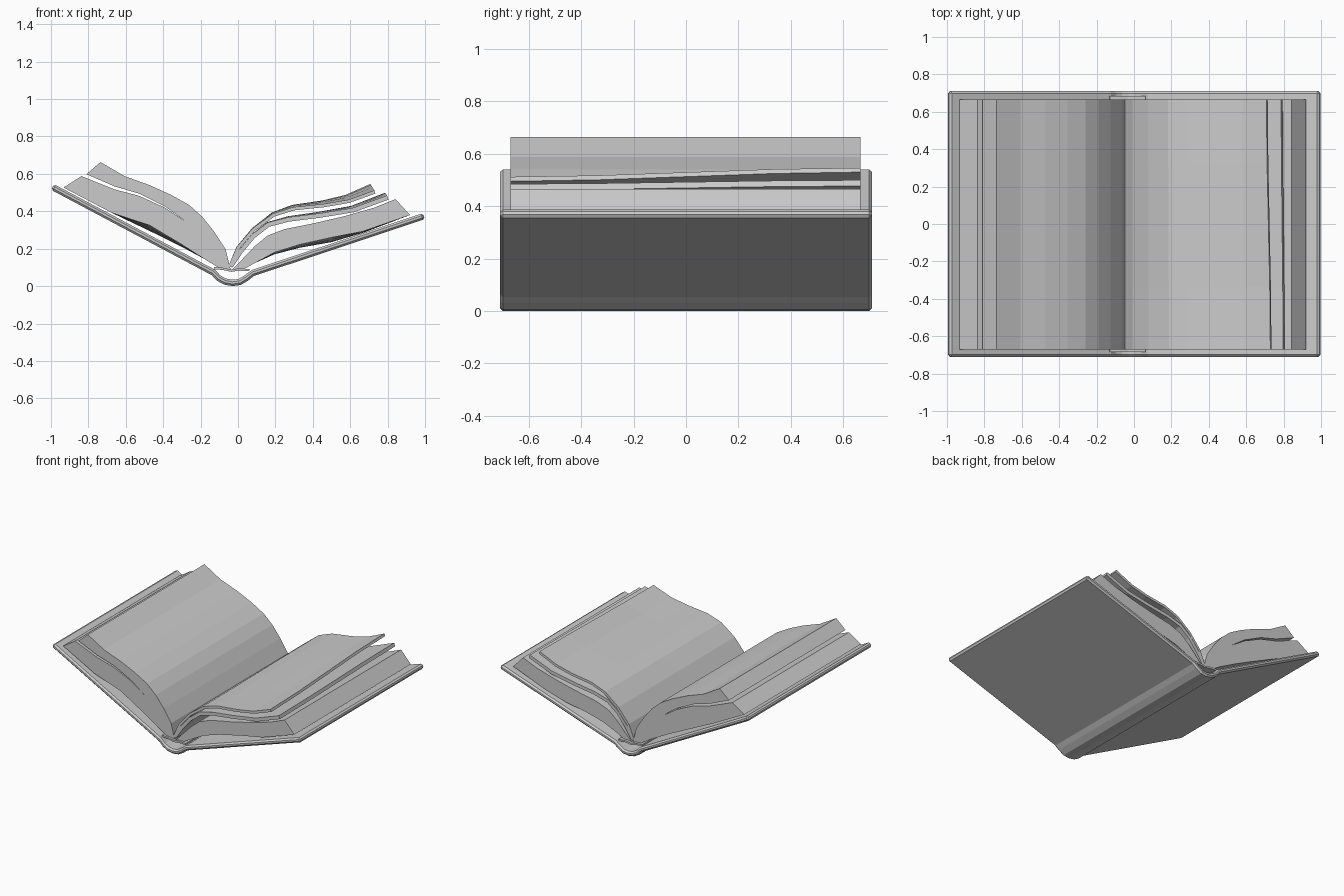
import bpy, bmesh
from mathutils import Vector

if "Cube" in bpy.data.objects:
    bpy.data.objects.remove(bpy.data.objects["Cube"])


def loft(name, front, back, y0, y1, steps=4, bevel=0.0):
    """Solid between two closed x-z outlines placed at y0 and y1."""
    bm = bmesh.new()
    n = len(front)
    rings = []
    for s in range(steps + 1):
        t = s / steps
        e = t * t * (3 - 2 * t)
        rings.append([bm.verts.new((a[0] + (b[0] - a[0]) * e, y0 + (y1 - y0) * t,
                                    a[1] + (b[1] - a[1]) * e))
                      for a, b in zip(front, back)])
    for r, q in zip(rings, rings[1:]):
        for i in range(n):
            j = (i + 1) % n
            bm.faces.new((r[i], r[j], q[j], q[i]))
    bm.faces.new(rings[0])
    bm.faces.new(rings[-1])
    bmesh.ops.recalc_face_normals(bm, faces=bm.faces)
    mesh = bpy.data.meshes.new(name)
    bm.to_mesh(mesh)
    bm.free()
    ob = bpy.data.objects.new(name, mesh)
    bpy.context.collection.objects.link(ob)
    if bevel:
        m = ob.modifiers.new("edge_bevel", 'BEVEL')
        m.width, m.segments = bevel, 1
        m.limit_method, m.angle_limit = 'ANGLE', 1.0
    return ob


def thicken(path, t):
    """Closed outline made from a path and its copy offset upwards by t."""
    pts = [Vector(p) for p in path]
    upper = []
    for i, p in enumerate(pts):
        d = (pts[min(i + 1, len(pts) - 1)] - pts[max(i - 1, 0)]).normalized()
        upper.append(p + Vector((-d.y, d.x)) * t)
    return [tuple(p) for p in pts] + [tuple(p) for p in reversed(upper)]


def twist(path, dx, dz):
    """Shift a path progressively from its root to its tip."""
    n = len(path) - 1
    return [(x + dx * (i / n) ** 2, z + dz * (i / n) ** 2) for i, (x, z) in enumerate(path)]


# Cover: two boards joined by a rounded spine
cover = thicken([(-1.0, 0.515), (-0.14, 0.058), (-0.115, 0.03), (-0.075, 0.008),
                 (-0.03, 0.0), (0.015, 0.006), (0.055, 0.03), (0.085, 0.054),
                 (1.0, 0.358)], 0.034)
loft("cover", cover, cover, -0.71, 0.71, 1, 0.011)

# Spine lining with the small head and tail bands
lining = thicken([(-0.13, 0.09), (-0.08, 0.086), (-0.035, 0.076), (0.0, 0.082), (0.06, 0.08)], 0.012)
loft("spine_lining", lining, lining, -0.685, 0.685, 1)

# Left pages: one thick block split by a narrow slit
left_top = [(-0.04, 0.09), (-0.067, 0.198), (-0.126, 0.289), (-0.19, 0.37), (-0.26, 0.433),
            (-0.356, 0.487), (-0.473, 0.54), (-0.607, 0.588), (-0.735, 0.663)]
left_slit = [(-0.81, 0.598), (-0.66, 0.533), (-0.527, 0.494), (-0.39, 0.426), (-0.275, 0.342),
             (-0.39, 0.419), (-0.527, 0.482), (-0.66, 0.517), (-0.837, 0.588)]
left_low_front = [(-0.933, 0.527), (-0.676, 0.392), (-0.473, 0.325), (-0.31, 0.228),
                  (-0.18, 0.145), (-0.09, 0.09)]
left_low_back = [(-0.933, 0.527), (-0.676, 0.392), (-0.473, 0.295), (-0.31, 0.215),
                 (-0.18, 0.145), (-0.09, 0.09)]
loft("left_pages", left_top + left_slit + left_low_front,
     left_top + left_slit + left_low_back, -0.67, 0.665)

# Right pages: thick lower block
right_top = [(-0.03, 0.09), (0.01, 0.13), (0.09, 0.214), (0.158, 0.27), (0.25, 0.305),
             (0.41, 0.337), (0.57, 0.374), (0.73, 0.42), (0.842, 0.465)]
right_low_front = [(0.92, 0.38), (0.666, 0.292), (0.50, 0.26), (0.33, 0.222),
                   (0.195, 0.18), (0.09, 0.123), (0.03, 0.09)]
right_low_back = [(0.92, 0.38), (0.666, 0.284), (0.50, 0.235), (0.33, 0.205),
                  (0.195, 0.17), (0.09, 0.123), (0.03, 0.09)]
loft("right_pages", right_top + right_low_front, right_top + right_low_back, -0.67, 0.665)

# Right pages: two thinner bundles lifting away, curling more towards the back
middle = [(-0.028, 0.10), (0.024, 0.178), (0.09, 0.258), (0.168, 0.318), (0.275, 0.345),
          (0.436, 0.365), (0.62, 0.395), (0.805, 0.462)]
upper = [(-0.035, 0.10), (0.008, 0.20), (0.09, 0.295), (0.195, 0.372), (0.30, 0.405),
         (0.463, 0.422), (0.596, 0.445), (0.735, 0.495)]
for name, path, t, dx, dz in (("middle_page_bundle", middle, 0.024, -0.01, 0.015),
                              ("upper_page_bundle", upper, 0.018, -0.02, 0.035)):
    loft(name, thicken(path, t), thicken(twist(path, dx, dz), t), -0.67, 0.665)
